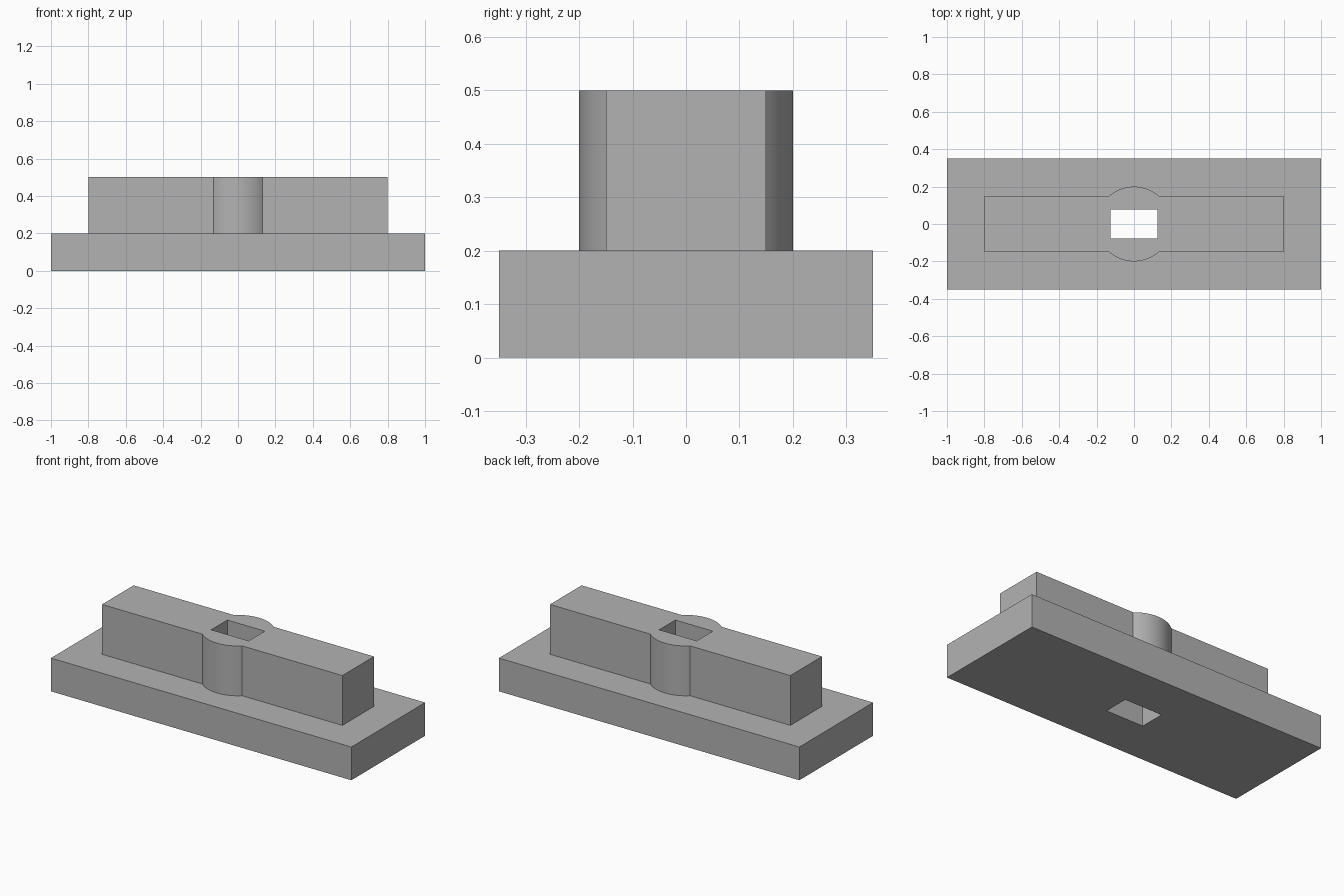
import bpy
import bmesh
from math import asin, cos, sin, pi, radians

cube = bpy.data.objects.get("Cube")
if cube:
    bpy.data.objects.remove(cube, do_unlink=True)

# Single matte grey
GREY = (0.45, 0.45, 0.45, 1.0)
grey = bpy.data.materials.new("grey")
grey.use_nodes = True
grey.diffuse_color = GREY
grey.node_tree.nodes["Principled BSDF"].inputs["Base Color"].default_value = GREY


def rectangle(half_x, half_y):
    return [(-half_x, -half_y), (half_x, -half_y), (half_x, half_y), (-half_x, half_y)]


def extrude_profile(name, loops, bottom, top):
    """Extrude an outline with inner holes from bottom to top."""
    curve = bpy.data.curves.new(name, "CURVE")
    curve.dimensions = "2D"
    curve.fill_mode = "BOTH"
    curve.extrude = (top - bottom) / 2
    for loop in loops:
        spline = curve.splines.new("POLY")
        spline.points.add(len(loop) - 1)
        for point, (x, y) in zip(spline.points, loop):
            point.co = (x, y, 0, 1)
        spline.use_cyclic_u = True
    obj = bpy.data.objects.new(name, curve)
    bpy.context.collection.objects.link(obj)
    bpy.ops.object.select_all(action="DESELECT")
    bpy.context.view_layer.objects.active = obj
    obj.select_set(True)
    bpy.ops.object.convert(target="MESH")
    obj = bpy.context.object
    obj.name = name

    # Weld caps to walls and raise the part to its height
    bm = bmesh.new()
    bm.from_mesh(obj.data)
    bmesh.ops.remove_doubles(bm, verts=bm.verts, dist=0.0001)
    bmesh.ops.recalc_face_normals(bm, faces=bm.faces)
    bmesh.ops.translate(bm, verts=bm.verts, vec=(0, 0, (bottom + top) / 2))
    bm.to_mesh(obj.data)
    bm.free()
    obj.data.materials.clear()
    obj.data.materials.append(grey)
    bpy.ops.object.shade_smooth_by_angle(angle=radians(30))
    return obj


# Rectangular slot running through both parts
slot = rectangle(0.125, 0.077)

# Wide base plate
extrude_profile("base_plate", [rectangle(1.0, 0.35), slot], 0.0, 0.2)

# Raised bar whose outline swells into a round boss at the middle
radius, half_length, half_width, steps = 0.2, 0.8, 0.15, 24
start = asin(half_width / radius)
arc = [start + (pi - 2 * start) * i / steps for i in range(steps + 1)]
back = [(radius * cos(a), radius * sin(a)) for a in arc]
back = [(half_length, half_width)] + back + [(-half_length, half_width)]
outline = back + [(-x, -y) for x, y in back]
extrude_profile("raised_bar", [outline, slot], 0.2, 0.5)
